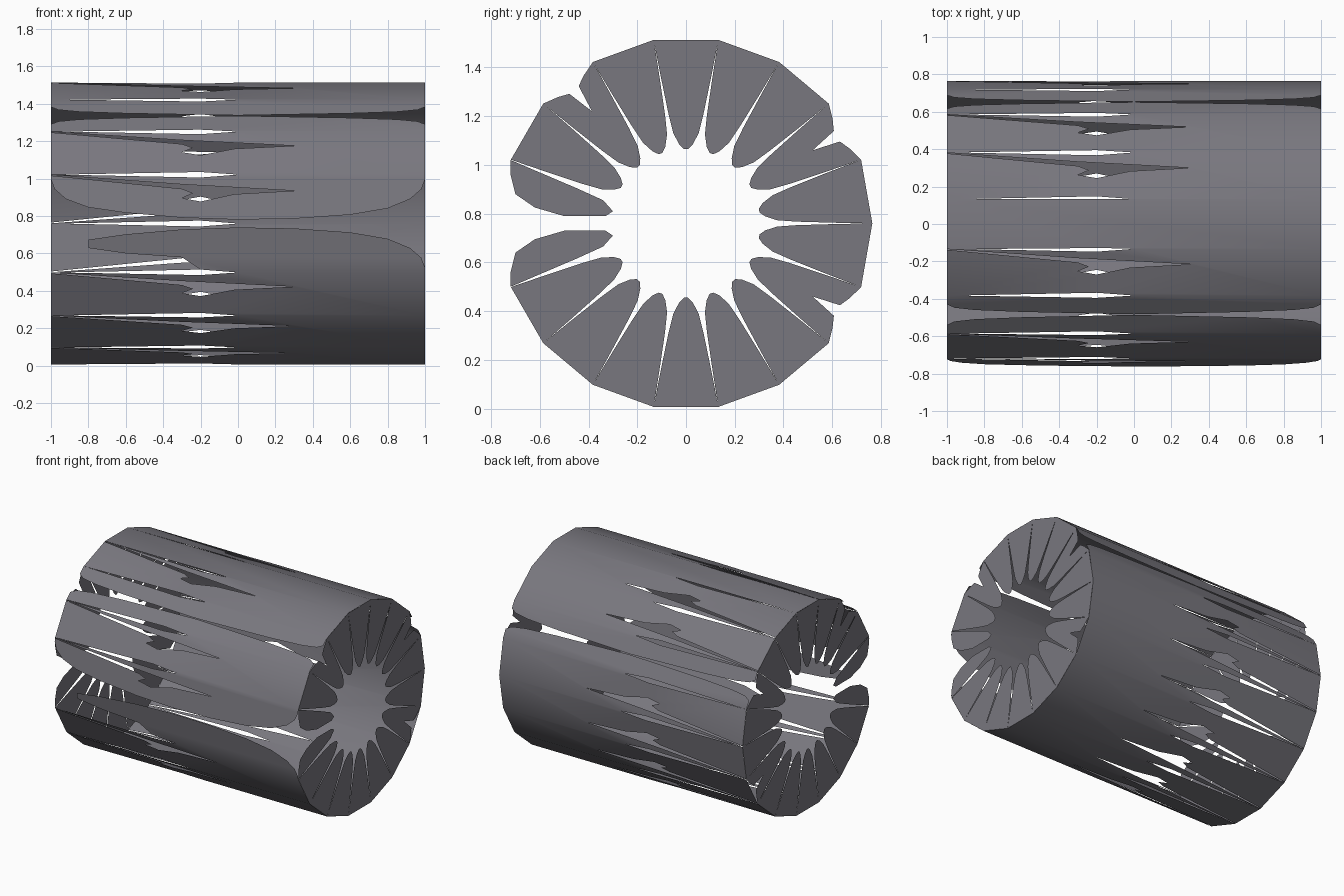
import bpy, bmesh
from math import cos, sin, radians
from mathutils import Vector

if "Cube" in bpy.data.objects:
    bpy.data.objects.remove(bpy.data.objects["Cube"])

N, R, CZ = 18, 0.765, 0.76

grey = bpy.data.materials.new("dark_grey")
grey.diffuse_color = (0.19, 0.185, 0.21, 1)
grey.use_nodes = True
grey.node_tree.nodes["Principled BSDF"].inputs["Base Color"].default_value = grey.diffuse_color


def rim(i):
    a = radians(i * 360 / N)
    return Vector((0, R * cos(a), CZ + R * sin(a)))


def finish(name, polys, smooth):
    # polys: lists of 3D points, one flat concave outline each
    bm = bmesh.new()
    for pts in polys:
        bm.faces.new([bm.verts.new(p) for p in pts])
    bm.normal_update()
    bmesh.ops.triangulate(bm, faces=bm.faces[:], ngon_method='EAR_CLIP')
    bmesh.ops.remove_doubles(bm, verts=bm.verts[:], dist=0.0002)
    me = bpy.data.meshes.new(name)
    bm.to_mesh(me)
    bm.free()
    me.materials.append(grey)
    ob = bpy.data.objects.new(name, me)
    bpy.context.collection.objects.link(ob)
    for p in me.polygons:
        p.use_smooth = smooth
    return ob


def on_strip(i, outline):
    # outline (x, v): v runs 0..1 across strip i
    a, b = rim(i), rim(i + 1)
    return [a.lerp(b, v) + Vector((x, 0, 0)) for x, v in outline]


# outline pieces of a strip
start_edge = [(1, 0), (0, 0), (-.2, .06), (-.9, .004)]
spear = [(-1, .005), (-.3, .2), (.3, .33), (-.02, .4), (-.2, .55),
         (-.3, .48), (-.24, .38), (-.3, .29), (-1, .02)]
end_edge = [(-.9, .996), (-.2, .94), (0, 1), (1, 1)]
seam = [(1, .27), (.96, .18), (.85, .12), (.6, .07), (0, .008),
        (-.6, .07), (-.85, .12), (-.96, .18), (-1, .27)]
front_curve = [(-1, .1), (-.98, .3), (-.92, .5), (-.8, .67), (-.6, .78),
               (-.3, .88), (0, .92), (.3, .9), (.6, .82), (.8, .69),
               (.92, .5), (.98, .3), (1, .1)]

# barrel strips
strips = []
for i in range(N):
    if i in (1, 6):                    # strips split by an hourglass seam
        strips.append(on_strip(i, start_edge + [(-1, 0)] +
                               [(x, .5 - w) for x, w in reversed(seam)]))
        strips.append(on_strip(i, [(x, .5 + w) for x, w in seam] +
                               [(-1, 1)] + end_edge))
    elif i == 4:                       # plain top strip
        strips.append(on_strip(i, [(1, 0), (-1, 0), (-1, 1), (-.5, .997),
                                   (-.2, .98), (0, 1), (1, 1)]))
    elif i == 8:                       # above the front opening
        strips.append(on_strip(i, start_edge + spear + front_curve))
    elif i == 9:                       # below the front opening
        flap = [(x, 1 - v) for x, v in reversed(front_curve[3:])]
        strips.append(on_strip(i, flap + [(-.8, .5), (-.6, .61), (-.3, .69),
                                          (-.2, .94), (0, 1), (1, 1)]))
    else:
        strips.append(on_strip(i, start_edge + spear + [(-1, 1)] + end_edge))
finish("barrel_shell", strips, True)

# end petals
half = [(.753, .133), (.6, .103), (.45, .072), (.37, .052), (.325, .028), (.305, .008)]
notch = [(.735, -.07), (.715, -.025), (.6, 0), (.715, .025), (.735, .07)]
front = [(-.72, 1.02), (-.72, .96), (-.70, .88), (-.62, .825), (-.5, .79),
         (-.33, .79), (-.30, .81), (-.34, .855), (-.45, .905)]
for name, x in (("left_end_petals", -1), ("right_end_petals", 1)):
    petals = []
    for i in range(N):
        if i in (8, 9):                # rounded petals beside the opening
            s = 1 if i == 8 else -1
            pts = [Vector((x, y, CZ + s * (z - CZ))) for y, z in front]
            flip = (i == 8) == (x < 0)
        else:
            a = radians((i + .5) * 360 / N)
            prof = half + [(r, -t) for r, t in reversed(half)]
            if i in (1, 6, 16):        # notched rim at the seams
                prof += notch
            pts = [Vector((x, r * cos(a) - t * sin(a),
                           CZ + r * sin(a) + t * cos(a))) for r, t in prof]
            flip = x > 0
        petals.append(pts[::-1] if flip else pts)
    finish(name, petals, False)
